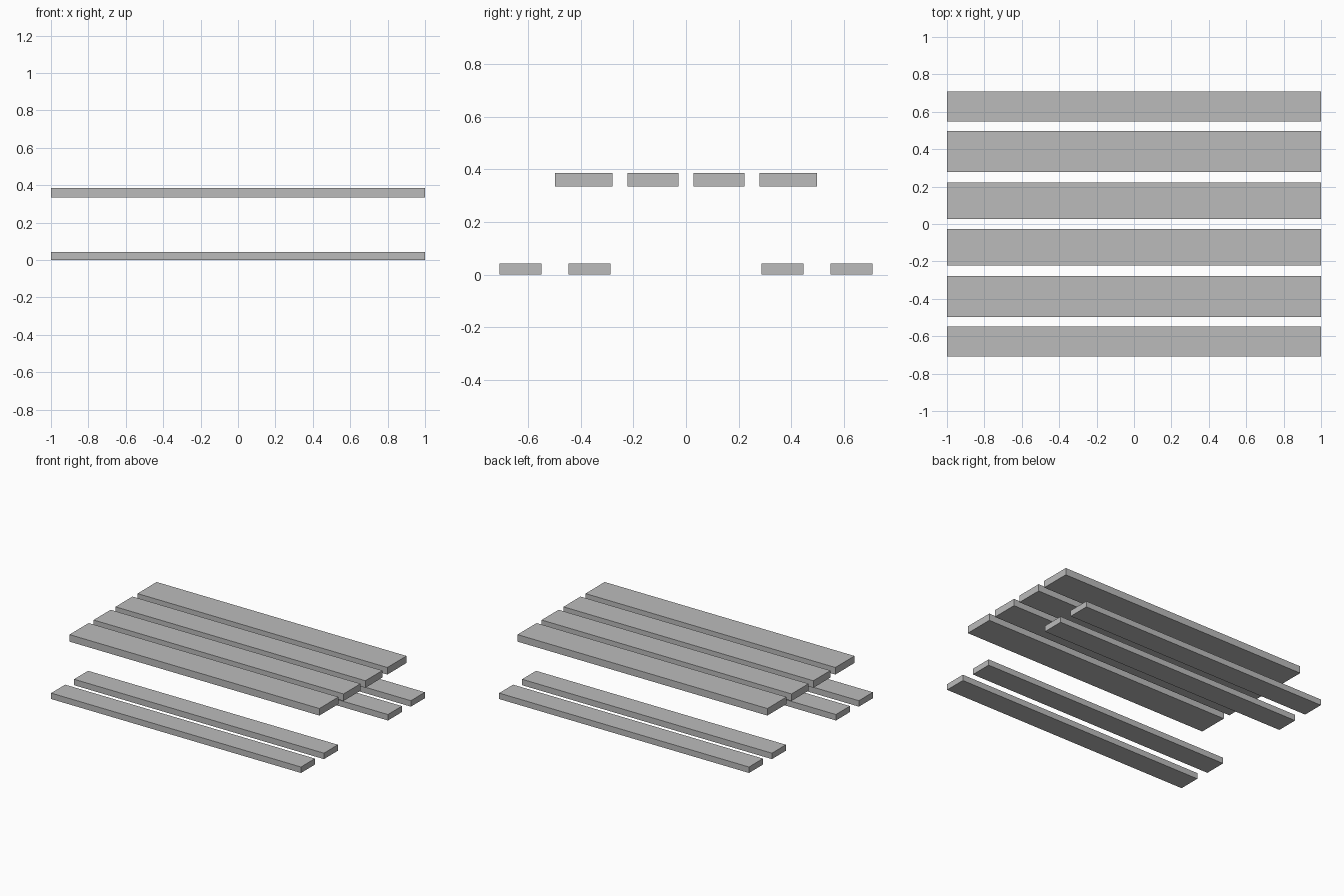
import bpy

# Remove the default object
cube = bpy.data.objects.get("Cube")
if cube:
    bpy.data.objects.remove(cube, do_unlink=True)

# Single grey material
grey = bpy.data.materials.new("plain grey")
grey.use_nodes = True
colour = (0.5, 0.5, 0.5, 1)
grey.diffuse_color = colour
grey.node_tree.nodes["Principled BSDF"].inputs["Base Color"].default_value = colour

LENGTH = 2.0


def plank(name, y_range, z_range):
    """Full-length rectangular board spanning the given y and z ranges."""
    (y0, y1), (z0, z1) = y_range, z_range
    bpy.ops.mesh.primitive_cube_add(size=1, location=(0, (y0 + y1) / 2, (z0 + z1) / 2))
    board = bpy.context.object
    board.name = name
    board.scale = (LENGTH, abs(y1 - y0), z1 - z0)
    bpy.ops.object.transform_apply(location=False, rotation=False, scale=True)
    board.data.materials.append(grey)


TABLE_Z = (0.335, 0.386)
BENCH_Z = (0.0, 0.043)

# Boards mirrored front and back: four table top boards, two boards per bench
for side, s in (("front", -1), ("back", 1)):
    for part, near, far, height in (
        ("table_inner_board", 0.028, 0.222, TABLE_Z),
        ("table_outer_board", 0.279, 0.498, TABLE_Z),
        ("bench_inner_board", 0.286, 0.446, BENCH_Z),
        ("bench_outer_board", 0.548, 0.708, BENCH_Z),
    ):
        plank(f"{side}_{part}", (s * near, s * far), height)
